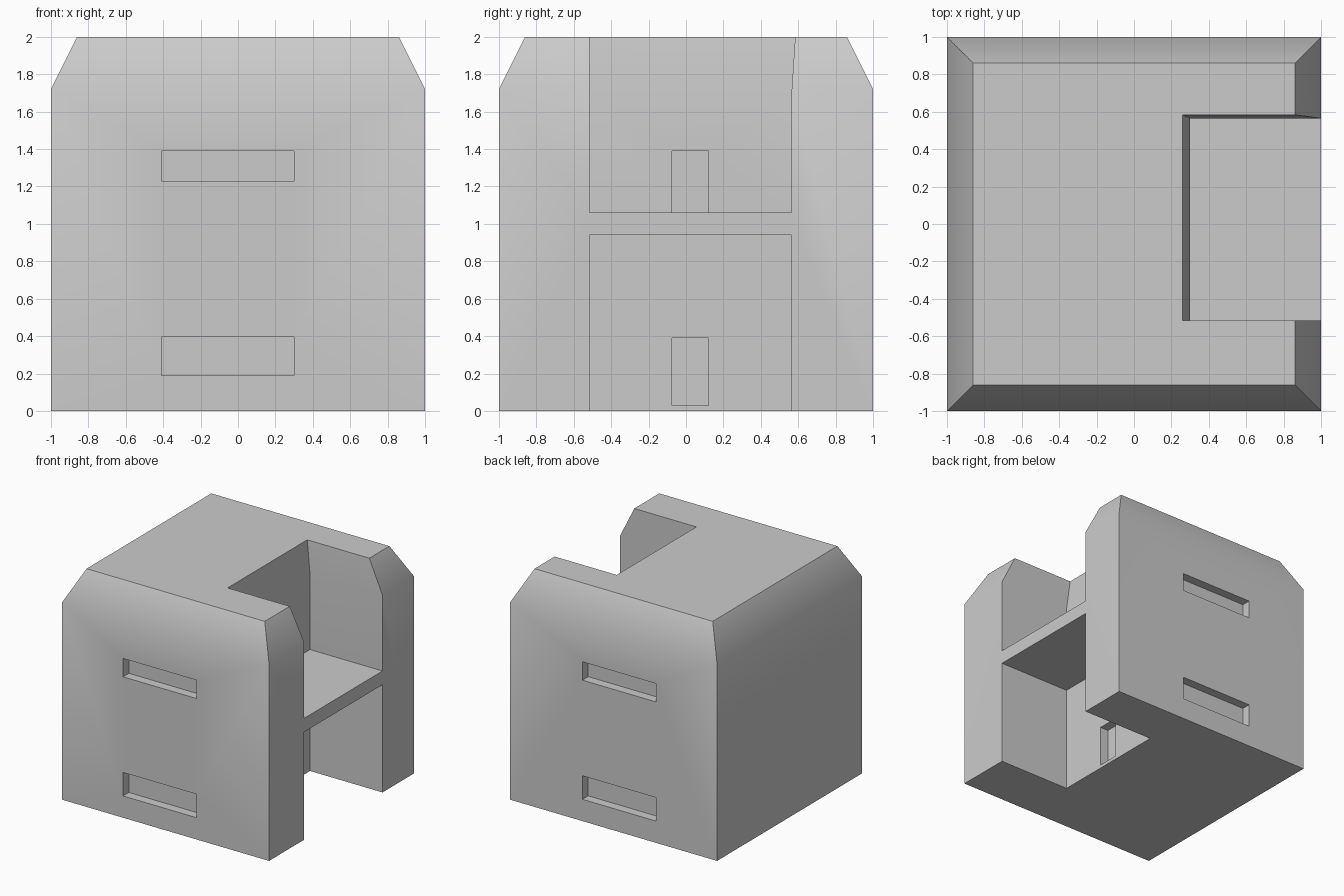
import bpy, bmesh

if "Cube" in bpy.data.objects:
    bpy.data.objects.remove(bpy.data.objects["Cube"])


def loft(name, rings):
    """Solid from stacked rectangles (x0, x1, y0, y1, z), bottom to top."""
    bm = bmesh.new()
    loops = []
    for x0, x1, y0, y1, z in rings:
        loops.append([bm.verts.new(p) for p in
                      ((x0, y0, z), (x1, y0, z), (x1, y1, z), (x0, y1, z))])
    bm.faces.new(loops[0][::-1])
    bm.faces.new(loops[-1])
    for a, b in zip(loops, loops[1:]):
        for i in range(4):
            j = (i + 1) % 4
            bm.faces.new((a[i], a[j], b[j], b[i]))
    bmesh.ops.recalc_face_normals(bm, faces=bm.faces)
    me = bpy.data.meshes.new(name)
    bm.to_mesh(me)
    bm.free()
    ob = bpy.data.objects.new(name, me)
    bpy.context.collection.objects.link(ob)
    return ob


def box(name, x0, x1, y0, y1, z0, z1):
    return loft(name, [(x0, x1, y0, y1, z0), (x0, x1, y0, y1, z1)])


# Block with sloped top edges
body = loft("block_body", [(-1, 1, -1, 1, 0), (-1, 1, -1, 1, 1.72),
                           (-.86, .86, -.86, .86, 2)])

# Open bays above and below the shelf; the upper one flares near the top
cutters = [
    loft("upper_bay_cutter", [(.30, 1.2, -.515, .565, 1.06),
                              (.30, 1.2, -.515, .565, 1.72),
                              (.246, 1.2, -.515, .59, 2.1)]),
    box("lower_bay_cutter", .30, 1.2, -.515, .565, -.1, .94),
]

# Slots in the bay's inner wall
for z0, z1 in ((.03, .39), (1.061, 1.39)):
    cutters.append(box("inner_slot_cutter", .22, .4, -.075, .12, z0, z1))

# Shallow slots on front and back
for y0, y1 in ((-1.1, -.92), (.92, 1.1)):
    for z0, z1 in ((.19, .395), (1.23, 1.39)):
        cutters.append(box("side_slot_cutter", -.41, .30, y0, y1, z0, z1))

bpy.context.view_layer.objects.active = body
for c in cutters:
    m = body.modifiers.new("cut", 'BOOLEAN')
    m.operation = 'DIFFERENCE'
    m.solver = 'EXACT'
    m.object = c
    bpy.ops.object.modifier_apply(modifier=m.name)
    bpy.data.objects.remove(c, do_unlink=True)

# Soft shading across the sloped top edges, sharp elsewhere
bpy.ops.object.select_all(action='DESELECT')
body.select_set(True)
bpy.ops.object.shade_smooth_by_angle(angle=0.524)
